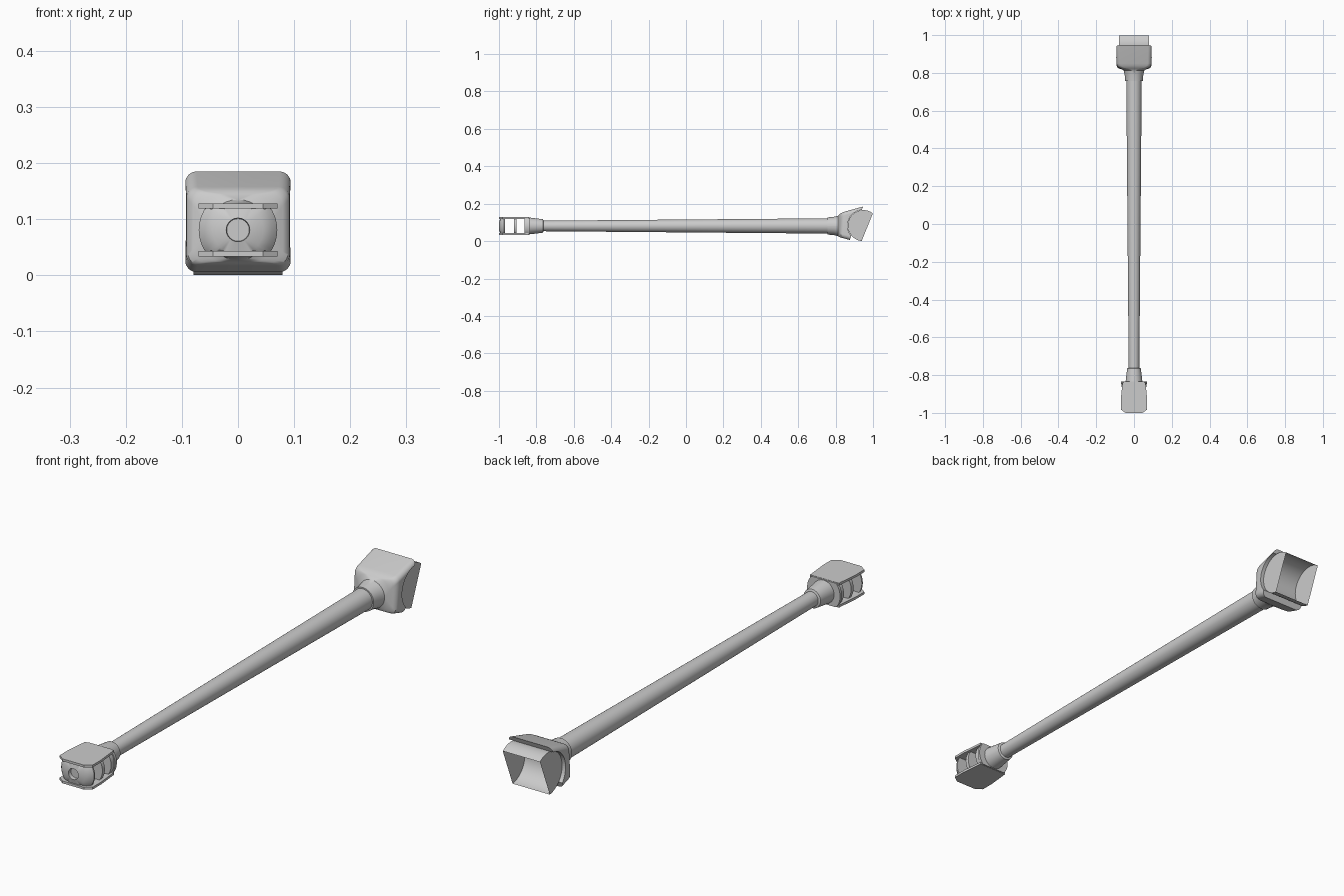
import bpy, bmesh, math

if "Cube" in bpy.data.objects:
    bpy.data.objects.remove(bpy.data.objects["Cube"])

AX = 0.081                      # height of the shaft axis
grey = bpy.data.materials.new("grey_metal")
grey.diffuse_color = (0.6, 0.6, 0.6, 1)
grey.use_nodes = True
grey.node_tree.nodes["Principled BSDF"].inputs["Base Color"].default_value = grey.diffuse_color


def make(name, bm, smooth=True):
    bmesh.ops.recalc_face_normals(bm, faces=bm.faces)
    me = bpy.data.meshes.new(name)
    bm.to_mesh(me)
    bm.free()
    me.materials.append(grey)
    ob = bpy.data.objects.new(name, me)
    bpy.context.collection.objects.link(ob)
    if smooth:
        bpy.ops.object.select_all(action='DESELECT')
        ob.select_set(True)
        bpy.context.view_layer.objects.active = ob
        bpy.ops.object.shade_smooth_by_angle(angle=math.radians(35))
    return ob


def loft(bm, rings, cap=True):
    vs = [[bm.verts.new(p) for p in r] for r in rings]
    n = len(vs[0])
    for a, b in zip(vs, vs[1:]):
        for i in range(n):
            bm.faces.new((a[i], a[(i + 1) % n], b[(i + 1) % n], b[i]))
    if cap:
        bm.faces.new(vs[0])
        bm.faces.new(vs[-1])


def turned(name, profile, clip=1.0, n=48):
    """Lathe (radius, y) pairs about the shaft axis; clip flattens top and bottom."""
    rings = []
    for r, y in profile:
        ring = []
        for i in range(n):
            t = 2 * math.pi * i / n
            z = max(-clip, min(clip, r * math.sin(t)))
            ring.append((r * math.cos(t), y, AX + z))
        rings.append(ring)
    bm = bmesh.new()
    loft(bm, rings)
    return make(name, bm)


# tapered shaft with front collar
turned("shaft", [(0.028, -0.78), (0.041, 0.78)])
turned("front_collar", [(0.046, -0.852), (0.044, -0.83), (0.036, -0.765), (0.030, -0.762)])

# front cage: discs held between two flat plates
turned("front_disc", [(0.020, -0.985), (0.021, -0.999), (0.045, -0.994), (0.06, -0.985),
                      (0.07, -0.973), (0.07, -0.967)], 0.04)
turned("middle_disc", [(0.068, -0.92), (0.068, -0.905)], 0.04)
turned("rear_disc", [(0.066, -0.864), (0.066, -0.846)], 0.04)
turned("rear_rim", [(0.07, -0.846), (0.07, -0.835)], 0.046)

half = [(0.045, -1.0), (0.07, -0.982), (0.07, -0.93), (0.062, -0.85), (0.062, -0.84)]
outline = half + [(-x, y) for x, y in reversed(half)]
for name, z in (("lower_plate", 0.034), ("upper_plate", 0.119)):
    bm = bmesh.new()
    loft(bm, [[(x, y, h) for x, y in outline] for h in (z, z + 0.009)])
    make(name, bm, False)


# rear head: round neck blending into a slanted rounded box
def section(yt, zt, yb, zb, w, r, k=8):
    """Rounded rectangle leaning from (yt, zt) at the top to (yb, zb) at the bottom."""
    h = (zt - zb) / 2
    ring = []
    for q in range(4):
        sx, sz = ((1, 1), (-1, 1), (-1, -1), (1, -1))[q]
        for i in range(k + 1):
            t = math.pi / 2 * (q + i / k)
            x = sx * (w - r) + r * math.cos(t)
            z = sz * (h - r) + r * math.sin(t)
            f = (z + h) / (2 * h)
            ring.append((x, yb + (yt - yb) * f, zb + (zt - zb) * f))
    return ring


def round_section(y, r):
    return section(y, AX + r, y, AX + r * -1, r + 0.0002, r - 0.0002)


bm = bmesh.new()
loft(bm, [
    round_section(0.757, 0.046),
    round_section(0.79, 0.049),
    round_section(0.812, 0.054),
    section(0.822, 0.145, 0.818, 0.024, 0.066, 0.04),
    section(0.828, 0.149, 0.822, 0.022, 0.080, 0.025),
    section(0.838, 0.154, 0.828, 0.019, 0.089, 0.02),
    section(0.850, 0.158, 0.836, 0.017, 0.092, 0.02),
    section(0.947, 0.185, 0.875, 0.006, 0.094, 0.02),
])
head = make("rear_head", bm)

# round seat cut across the head
CY, CZ, R = 0.948, 0.083, 0.083


def arc(r, a0, a1, n):
    return [(CY + r * math.cos(math.radians(a0 + (a1 - a0) * i / n)),
             CZ + r * math.sin(math.radians(a0 + (a1 - a0) * i / n))) for i in range(n + 1)]


bm = bmesh.new()
seat = arc(R + 0.0015, 0, 354, 59)
loft(bm, [[(x, y, z) for y, z in seat] for x in (-0.2, 0.2)])
cutter = make("seat_cutter", bm, False)
cutter.hide_render = True
cutter.hide_viewport = True
mod = head.modifiers.new("seat", 'BOOLEAN')
mod.operation = 'DIFFERENCE'
mod.solver = 'EXACT'
mod.object = cutter

# hollow half-drum insert, open towards the back
bm = bmesh.new()
rows = [[bm.verts.new((x, y, z)) for y, z in arc(R, 52, 264, 32)] for x in (-0.079, 0.079)]
for i in range(32):
    bm.faces.new((rows[0][i], rows[0][i + 1], rows[1][i + 1], rows[1][i]))
for row in rows:
    bm.faces.new(row)
make("drum_insert", bm)
